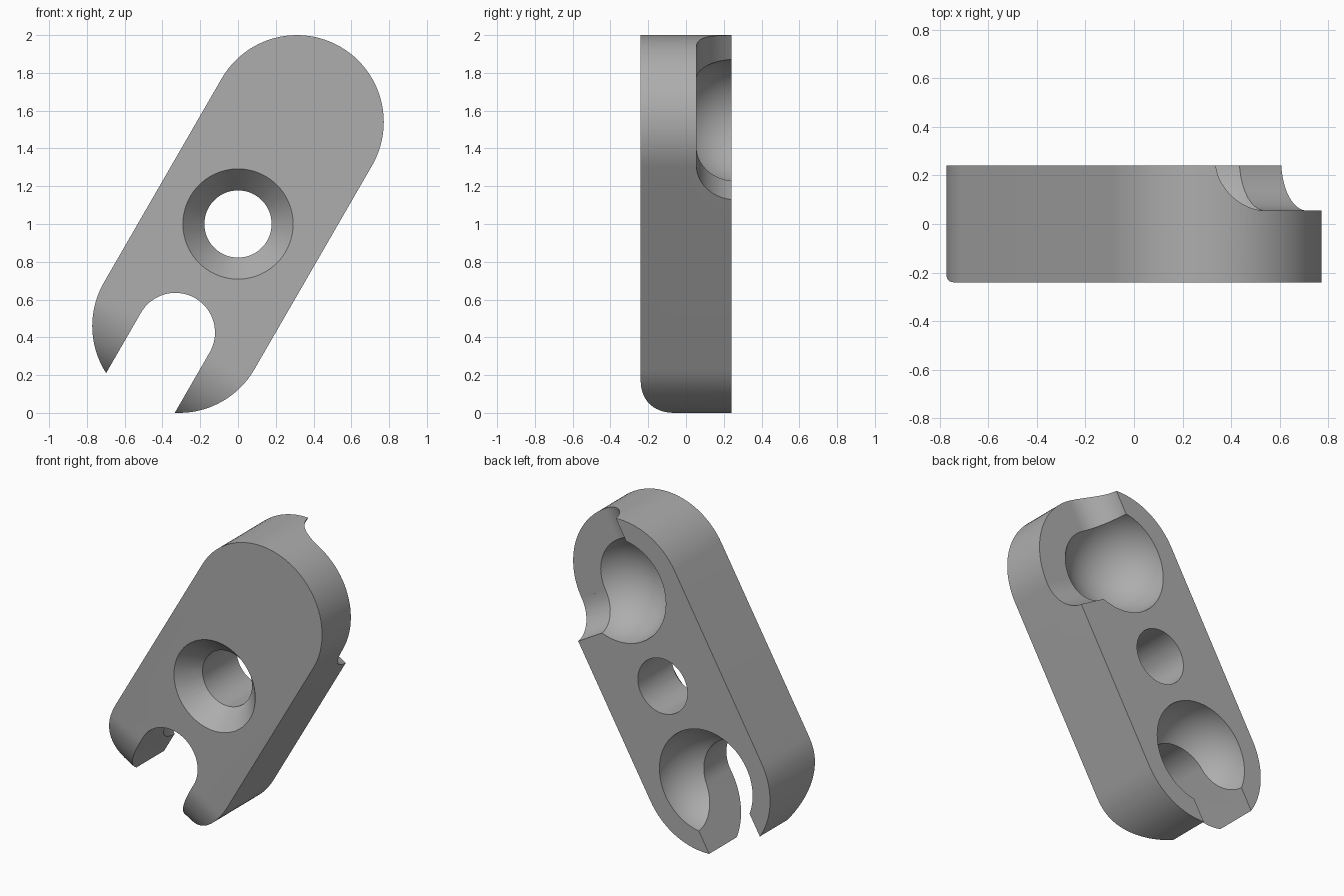
import bpy
import bmesh
from math import sin, cos, pi, radians, sqrt
from mathutils import Vector, Matrix

if "Cube" in bpy.data.objects:
    bpy.data.objects.remove(bpy.data.objects["Cube"])

# Main dimensions: u runs along the tilted bar, v across it, y is depth
HALF = 0.24
END_R = 0.46
NECK_R = 0.21
BALL_R = 0.336
BALL_Y = 0.265
SPAN = 0.6235
TILT = radians(60)
U = Vector((cos(TILT), 0, sin(TILT)))
V = Vector((-sin(TILT), 0, cos(TILT)))
Y = Vector((0, 1, 0))
MID = Vector((0, 0, 1))


def place(u, v, y):
    return MID + u * U + v * V + y * Y


def arc(cx, cy, r, start, end, n):
    steps = [radians(start + (end - start) * i / n) for i in range(n + 1)]
    return [(cx + r * cos(a), cy + r * sin(a)) for a in steps]


def finish(name, bm):
    bmesh.ops.recalc_face_normals(bm, faces=bm.faces)
    mesh = bpy.data.meshes.new(name)
    bm.to_mesh(mesh)
    bm.free()
    obj = bpy.data.objects.new(name, mesh)
    bpy.context.collection.objects.link(obj)
    return obj


def extrude(name, points, direction):
    bm = bmesh.new()
    face = bm.faces.new([bm.verts.new(p) for p in points])
    new = bmesh.ops.extrude_face_region(bm, geom=[face])["geom"]
    verts = [e for e in new if isinstance(e, bmesh.types.BMVert)]
    bmesh.ops.translate(bm, verts=verts, vec=direction)
    return finish(name, bm)


def slab(name, outline, y0, y1):
    return extrude(name, [place(u, v, y0) for u, v in outline], Y * (y1 - y0))


def ball(name, u):
    bm = bmesh.new()
    turn = Matrix.Translation(place(u, 0, BALL_Y)) @ Matrix.Rotation(pi / 2, 4, "X")
    bmesh.ops.create_uvsphere(bm, u_segments=72, v_segments=36,
                              radius=BALL_R, matrix=turn)
    return finish(name, bm)


def cut(body, cutter):
    cutter.hide_render = True
    mod = body.modifiers.new(cutter.name, "BOOLEAN")
    mod.operation = "DIFFERENCE"
    mod.solver = "EXACT"
    mod.object = cutter
    bpy.context.view_layer.objects.active = body
    bpy.ops.object.modifier_apply(modifier=mod.name)
    bpy.data.objects.remove(cutter)


# Bar with two round ends
outline = arc(SPAN, 0, END_R, -90, 90, 48) + arc(-SPAN, 0, END_R, 90, 270, 48)
body = slab("socket_bar", outline, -HALF, HALF)

# Rounded front of the forked end
R = 0.39
tip = -SPAN - END_R
profile = arc(tip + R, R - HALF, R, 270, 180, 24)
profile += [(tip - 0.3, R - HALF), (tip - 0.3, -0.6), (tip + R, -0.6)]
cut(body, extrude("fork_rounding", [place(u, -0.8, y) for u, y in profile], V * 1.6))

# Ball sockets in the back
for name, u in (("upper_socket", SPAN), ("lower_socket", -SPAN)):
    cut(body, ball(name, u))

# Open slot through the forked end
slot_u = -SPAN - 0.04
slot = arc(slot_u, 0, NECK_R, -90, 90, 36) + [(-1.5, NECK_R), (-1.5, -NECK_R)]
cut(body, slab("fork_slot", slot, -0.5, 0.5))

# Quarter-turn neck groove: a round wall at each limit, flat floor between
wall = arc(0, BALL_Y, NECK_R, 180, 270, 20)
first = [(0.8, 0.5), (-NECK_R, 0.5)] + wall + [(0.8, BALL_Y - NECK_R)]
cut(body, extrude("groove_along", [place(SPAN, -a, y) for a, y in first], U * 0.8))
second = [(0.05, 0.5), (-NECK_R, 0.5)] + wall + [(0.05, BALL_Y - NECK_R)]
cut(body, extrude("groove_across",
                  [place(SPAN + a, 0, y + 0.0002) for a, y in second], V * -0.8))

# Screw hole with a conical countersink
HOLE_R, SINK_R, SINK_D = 0.178, 0.292, 0.13
cut(body, slab("screw_hole", arc(0, 0, HOLE_R, 0, 354, 59), -0.5, 0.5))
over = 0.05
slope = (SINK_R - HOLE_R) / SINK_D
bm = bmesh.new()
bmesh.ops.create_cone(
    bm, cap_ends=True, segments=60,
    radius1=SINK_R + slope * over, radius2=HOLE_R - slope * over,
    depth=SINK_D + 2 * over,
    matrix=Matrix.Translation(place(0, 0, SINK_D / 2 - HALF))
    @ Matrix.Rotation(-pi / 2, 4, "X"))
cut(body, finish("countersink", bm))

# Plain grey material
grey = bpy.data.materials.new("plain_grey")
grey.use_nodes = True
colour = (0.42, 0.42, 0.42, 1)
grey.diffuse_color = colour
grey.node_tree.nodes["Principled BSDF"].inputs["Base Color"].default_value = colour
body.data.materials.clear()
body.data.materials.append(grey)

# Smooth curves, sharp rims
bpy.ops.object.select_all(action="DESELECT")
body.select_set(True)
bpy.context.view_layer.objects.active = body
bpy.ops.object.shade_smooth_by_angle(angle=radians(25))
